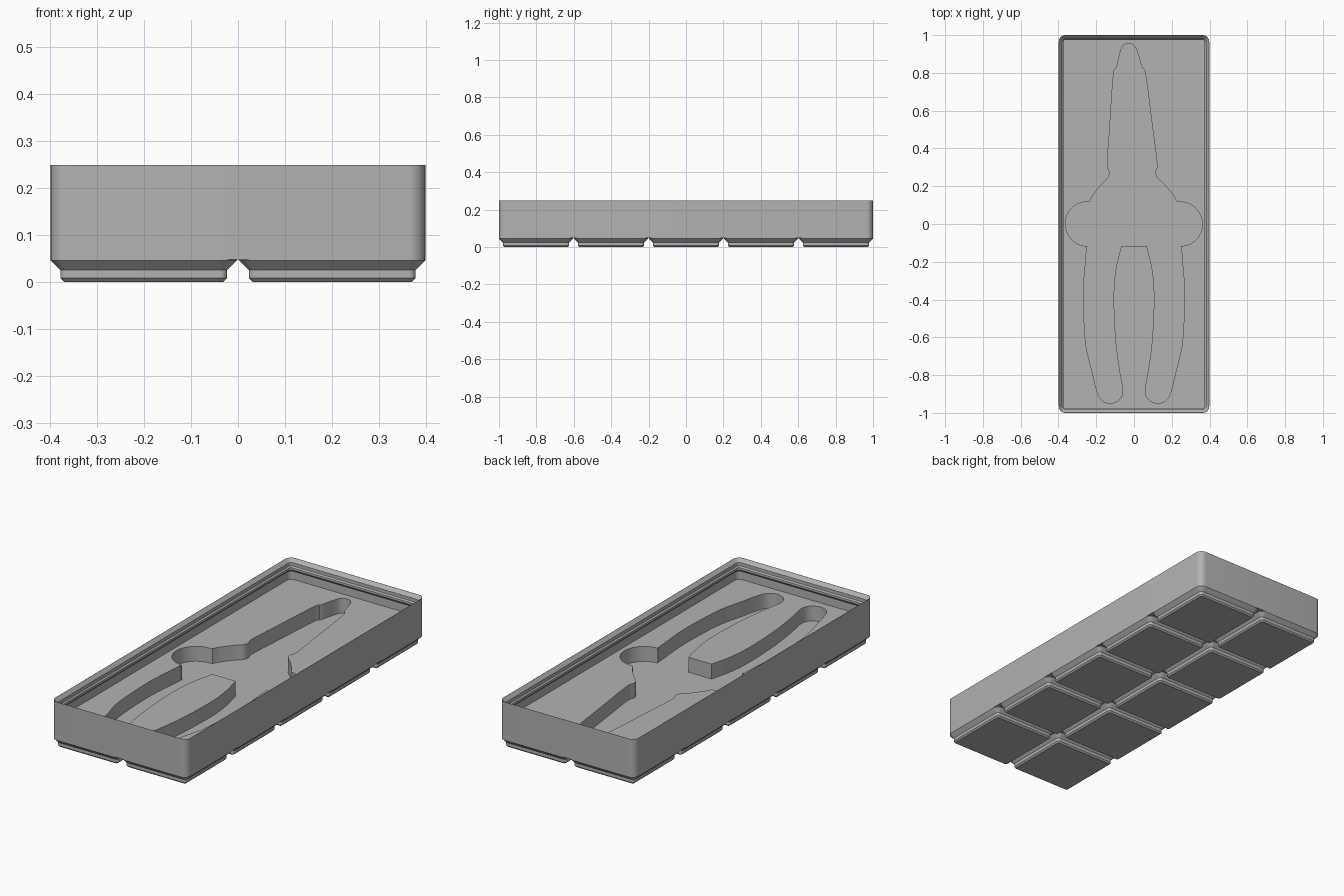
import bpy, bmesh, math
from mathutils import Vector

MM = 2 / 209.5            # one millimetre in model units
PITCH = 42                # grid pitch in millimetres
NX, NY = 2, 5

old = bpy.data.objects.get("Cube")
if old:
    bpy.data.objects.remove(old, do_unlink=True)

grey = bpy.data.materials.new("mid_grey")
grey.use_nodes = True
colour = (0.45, 0.45, 0.45, 1)
grey.diffuse_color = colour
grey.node_tree.nodes["Principled BSDF"].inputs["Base Color"].default_value = colour


def rounded_rect(hx, hy, r, steps=8):
    """Counter-clockwise outline with rounded corners."""
    pts = []
    for q, (sx, sy) in enumerate([(1, 1), (-1, 1), (-1, -1), (1, -1)]):
        for i in range(steps + 1):
            a = (q + i / steps) * math.pi / 2
            pts.append((sx * (hx - r) + r * math.cos(a),
                        sy * (hy - r) + r * math.sin(a)))
    return pts


def loft(name, rings, centre=(0, 0)):
    """Skin a stack of (outline, z) rings given in millimetres and cap the ends."""
    bm = bmesh.new()
    loops = [[bm.verts.new(((x + centre[0]) * MM, (y + centre[1]) * MM, z * MM))
              for x, y in pts] for pts, z in rings]
    for a, b in zip(loops, loops[1:]):
        for i in range(len(a)):
            j = (i + 1) % len(a)
            bm.faces.new((a[i], a[j], b[j], b[i]))
    bm.faces.new(loops[0][::-1])
    bm.faces.new(loops[-1])
    bmesh.ops.recalc_face_normals(bm, faces=bm.faces[:])
    mesh = bpy.data.meshes.new(name)
    bm.to_mesh(mesh)
    bm.free()
    mesh.materials.append(grey)
    obj = bpy.data.objects.new(name, mesh)
    bpy.context.collection.objects.link(obj)
    return obj


def smooth(obj):
    bpy.ops.object.select_all(action="DESELECT")
    obj.select_set(True)
    bpy.context.view_layer.objects.active = obj
    bpy.ops.object.shade_smooth_by_angle(angle=math.radians(30))


def spline(points, steps=4):
    """Smooth curve through the points."""
    p = [Vector(q) for q in points]
    p = [2 * p[0] - p[1]] + p + [2 * p[-1] - p[-2]]
    out = []
    for a, b, c, d in zip(p, p[1:], p[2:], p[3:]):
        for i in range(steps):
            t = i / steps
            out.append(0.5 * (2 * b + (c - a) * t + (2 * a - 5 * b + 4 * c - d) * t * t
                              + (3 * b - a - 3 * c + d) * t ** 3))
    return out + [p[-2]]


# Tray shell: outer wall, stacking lip, undercut and raised floor (inset, height)
hx, hy = NX * PITCH / 2 - 0.25, NY * PITCH / 2 - 0.25
section = [(0, 5), (0, 26), (0.1, 26), (1.9, 24.1), (1.9, 22.3), (2.6, 21.6),
           (2.6, 20.4), (1.2, 19), (1.2, 14.5)]
tray = loft("tray", [(rounded_rect(hx - s, hy - s, 3.75 - s), z) for s, z in section])

# Tool-shaped pocket: right half of the outline, from the nose to the handle root
jaw = spline([(0, .955), (.024, .948), (.042, .92), (.067, .83), (.085, .79),
              (.114, .5), (.131, .32), (.122, .275), (.13, .245), (.165, .21),
              (.21, .155), (.23, .12)])
pivot = [Vector((.246 + .117 * math.cos(a), .117 * math.sin(a)))
         for a in (math.radians(90 - 9 * i) for i in range(21))]
handle = spline([(.25, -.12), (.257, -.21), (.267, -.34), (.265, -.49), (.253, -.65),
                 (.222, -.78), (.203, -.86), (.178, -.925), (.13, -.95), (.078, -.93),
                 (.06, -.88), (.077, -.78), (.098, -.62), (.108, -.4), (.098, -.25),
                 (.068, -.117)])
half = jaw + pivot + handle
outline = half + [Vector((-v.x, v.y)) for v in reversed(half[1:])]
# The nose leans slightly to one side
outline = [((v.x - .03 * max(v.y, 0)) / MM, v.y / MM) for v in outline]

cutter = loft("pocket_cutter", [(outline[::-1], 6.2), (outline[::-1], 18)])
cutter.hide_render = True
cut = tray.modifiers.new("pocket", "BOOLEAN")
cut.operation = "DIFFERENCE"
cut.solver = "EXACT"
cut.object = cutter
bpy.ops.object.select_all(action="DESELECT")
tray.select_set(True)
bpy.context.view_layer.objects.active = tray
bpy.ops.object.modifier_apply(modifier=cut.name)
bpy.data.objects.remove(cutter, do_unlink=True)
smooth(tray)

# Stepped feet on the underside
foot_section = [(2.95, 0), (2.15, 0.8), (2.15, 2.6), (0, 4.75), (0, 5.05)]
size = PITCH / 2 - 0.25
for i in range(NX):
    for j in range(NY):
        centre = ((i - (NX - 1) / 2) * PITCH, (j - (NY - 1) / 2) * PITCH)
        foot = loft(f"foot_{i + 1}_{j + 1}",
                    [(rounded_rect(size - s, size - s, 3.75 - s), z)
                     for s, z in foot_section], centre)
        smooth(foot)
